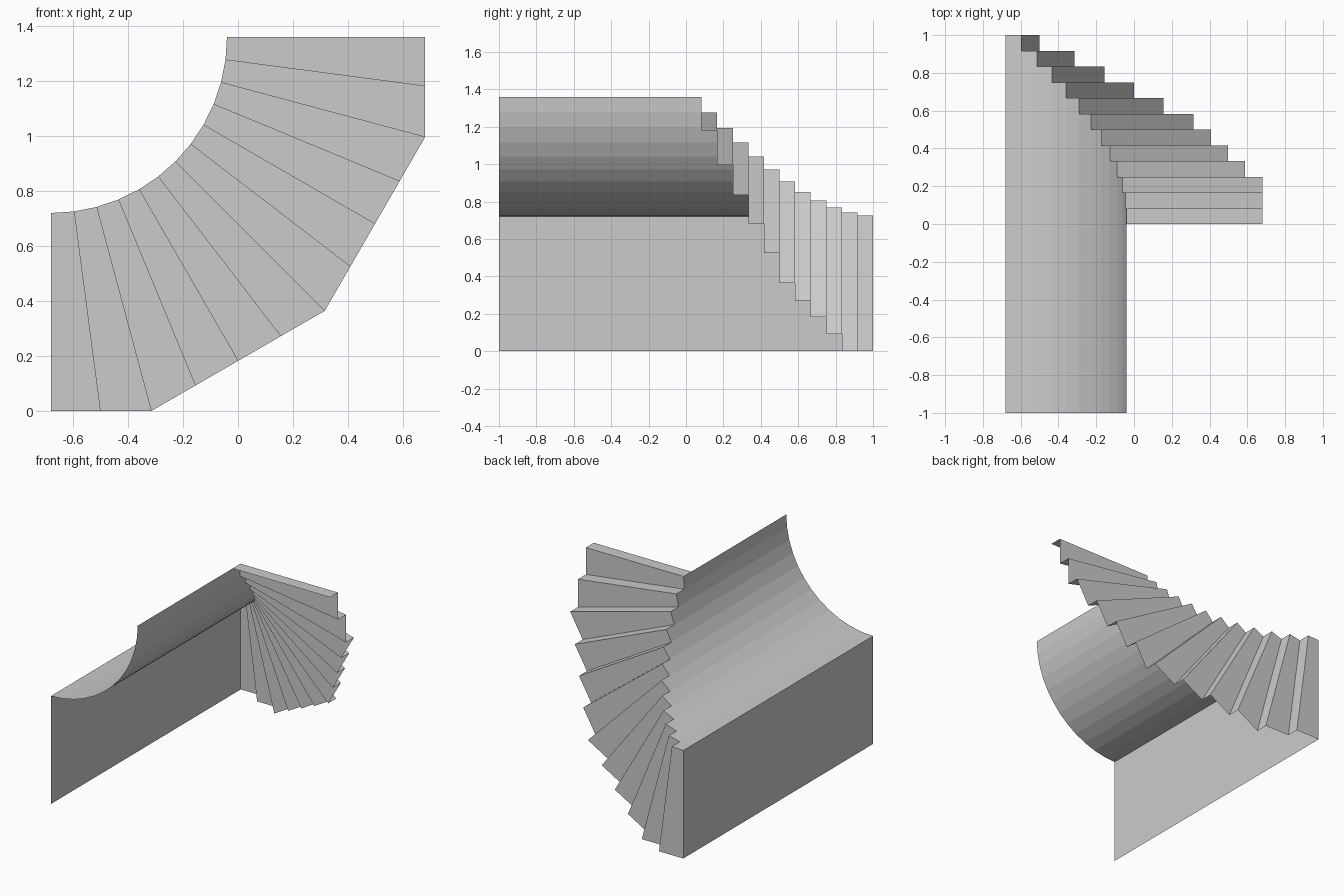
import bpy
import bmesh
from math import sin, cos, radians

cube = bpy.data.objects.get("Cube")
if cube:
    bpy.data.objects.remove(cube, do_unlink=True)

STEPS = 12
TURN = 90 / STEPS          # degrees per step
RISE = 1 / STEPS
HALF = 0.68                # the turning axis is at x = -HALF, z = 2 * HALF
OUTER = 2 * HALF           # apothem of the faceted outer edge
INNER = 0.64               # radius of the curved wall
BASE = -1.0                # lower end of the walls

grey = bpy.data.materials.new("plain grey")
grey.use_nodes = True
colour = (0.6, 0.6, 0.6, 1)
grey.diffuse_color = colour
grey.node_tree.nodes["Principled BSDF"].inputs["Base Color"].default_value = colour


def point(angle, radius, y):
    a = radians(angle)
    return (-HALF + radius * sin(a), y, OUTER - radius * cos(a))


def inner(step, y):
    return point(step * TURN, INNER, y)


def outer(step, y):
    # straight outer sides, each spanning 30 degrees
    angle = step * TURN
    off = angle - 30 * round(angle / 30)
    return point(angle, OUTER / cos(radians(off)), y)


def shell(name, faces):
    bm = bmesh.new()
    for corners in faces:
        bm.faces.new([bm.verts.new(c) for c in corners])
    bmesh.ops.remove_doubles(bm, verts=bm.verts[:], dist=0.0001)
    mesh = bpy.data.meshes.new(name)
    bm.to_mesh(mesh)
    bm.free()
    mesh.materials.append(grey)
    obj = bpy.data.objects.new(name, mesh)
    bpy.context.collection.objects.link(obj)


treads, risers, wall = [], [], []
for k in range(STEPS):
    n = k + 1
    high = 1 - k * RISE
    low = high - RISE
    treads.append([inner(k, high), inner(n, high), outer(n, high), outer(k, high)])
    risers.append([inner(n, high), inner(n, low), outer(n, low), outer(n, high)])
    # curved wall reaches from the base up to each tread
    wall.append([inner(k, BASE), inner(n, BASE), inner(n, high), inner(k, high)])

shell("winding_steps", treads + risers)
shell("curved_inner_wall", wall)

# flat wall closing the tall end of the flight
shell("end_wall", [[inner(0, BASE), inner(0, 1), outer(0, 1), outer(0, BASE)]])
